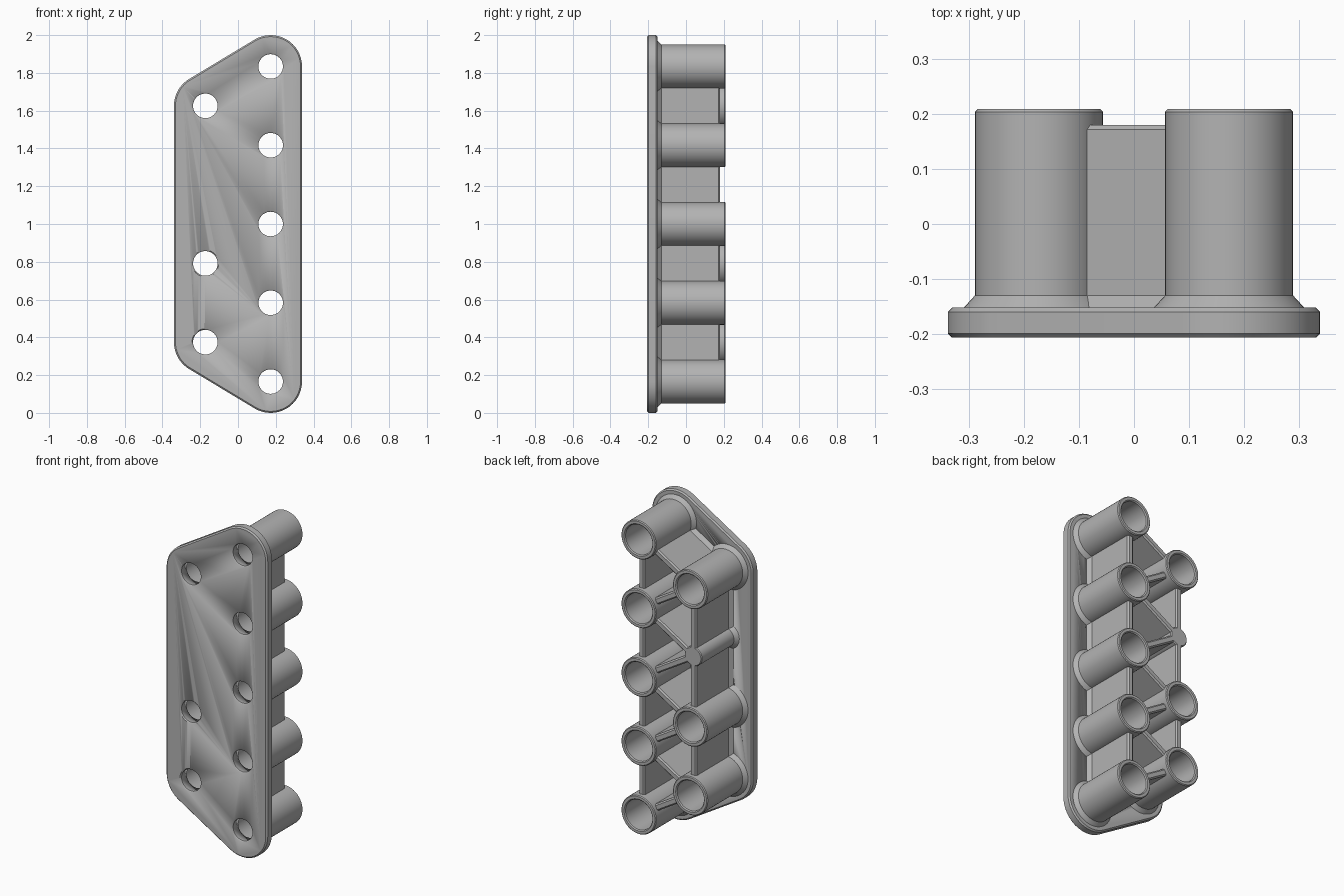
import bpy, bmesh
from math import radians, cos, sin, atan2, tau
from mathutils import Vector, Matrix

cube = bpy.data.objects.get("Cube")
if cube:
    bpy.data.objects.remove(cube)

grey = bpy.data.materials.new("grey plastic")
grey.use_nodes = True
COLOUR = (0.45, 0.45, 0.45, 1)
grey.diffuse_color = COLOUR
grey.node_tree.nodes["Principled BSDF"].inputs["Base Color"].default_value = COLOUR

COL_X, CORNER, STEP = 0.173, 0.166, 0.417
FRONT, BACK, RIB_TOP, TUBE_TOP = -0.207, -0.152, 0.18, 0.209
TUBE_R, POST_R, HALF_RIB, SEGMENTS = 0.1165, 0.058, 0.02, 48


def finish(name, bm):
    """Turn a bmesh into a named, shaded object."""
    bmesh.ops.remove_doubles(bm, verts=bm.verts, dist=1e-5)
    bmesh.ops.recalc_face_normals(bm, faces=bm.faces)
    mesh = bpy.data.meshes.new(name)
    bm.to_mesh(mesh)
    bm.free()
    mesh.materials.append(grey)
    obj = bpy.data.objects.new(name, mesh)
    bpy.context.collection.objects.link(obj)
    bpy.ops.object.select_all(action="DESELECT")
    obj.select_set(True)
    bpy.context.view_layer.objects.active = obj
    bpy.ops.object.shade_smooth_by_angle(angle=radians(30))
    return obj


def loft(bm, rings, close=False):
    """Join equal-length closed rings of points with quads."""
    loops = [[bm.verts.new(p) for p in ring] for ring in rings]
    n = len(loops[0])
    pairs = list(zip(loops, loops[1:]))
    if close:
        pairs.append((loops[-1], loops[0]))
    for a, b in pairs:
        for i in range(n):
            j = (i + 1) % n
            bm.faces.new((a[i], a[j], b[j], b[i]))
    return loops


def circle(x, y, z, r):
    return [(x + r * cos(tau * i / SEGMENTS), y, z + r * sin(tau * i / SEGMENTS))
            for i in range(SEGMENTS)]


def turned(bm, x, z, profile, close=False, caps=False):
    """Revolve (radius, y) points about a front-to-back axis."""
    loops = loft(bm, [circle(x, y, z, r) for r, y in profile], close)
    if caps:
        bm.faces.new(loops[0])
        bm.faces.new(loops[-1])


# Node positions: five on the left column, four staggered on the right
left = [(COL_X, CORNER + STEP * i) for i in range(5)]
right = [(-COL_X, CORNER + STEP * (i + 0.5)) for i in range(4)]
post = right[2]
tubes = [p for p in left + right if p != post]

# Base plate: rounded trapezium with chamfered rims
corners = [left[0], left[-1], right[-1], right[0]]


def outline(y, r):
    points = []
    for k, (x, z) in enumerate(corners):
        px, pz = corners[k - 1]
        nx, nz = corners[(k + 1) % 4]
        start = atan2(z - pz, x - px) - tau / 4
        sweep = (atan2(nz - z, nx - x) - tau / 4 - start) % tau
        for i in range(17):
            a = start + sweep * i / 16
            points.append((x + r * cos(a), y, z + r * sin(a)))
    return points


bm = bmesh.new()
loops = loft(bm, [outline(FRONT, CORNER - 0.008), outline(FRONT + 0.008, CORNER),
                  outline(BACK - 0.008, CORNER), outline(BACK, CORNER - 0.008)])
bm.faces.new(loops[0])
bm.faces.new(loops[-1])
plate = finish("base_plate", bm)

# Screw holes through the plate, with a chamfered front rim
bm = bmesh.new()
for x, z in tubes:
    turned(bm, x, z, [(0.075, FRONT - 0.004), (0.065, FRONT + 0.006), (0.065, BACK + 0.02)],
           caps=True)
cutter = finish("hole_cutter", bm)
cutter.hide_render = True
cut = plate.modifiers.new("screw_holes", "BOOLEAN")
cut.operation, cut.solver, cut.object = "DIFFERENCE", "EXACT", cutter
bpy.context.view_layer.objects.active = plate
bpy.ops.object.modifier_apply(modifier=cut.name)
bpy.data.objects.remove(cutter)

# Hollow tubes with a sloped collar and chamfered mouth
bore = 0.09
for n, (x, z) in enumerate(tubes):
    bm = bmesh.new()
    turned(bm, x, z, [(TUBE_R + 0.022, BACK - 0.002), (TUBE_R, BACK + 0.022),
                      (TUBE_R, TUBE_TOP - 0.005), (TUBE_R - 0.005, TUBE_TOP),
                      (bore + 0.006, TUBE_TOP), (bore, TUBE_TOP - 0.006),
                      (bore, BACK - 0.002)], close=True)
    finish(f"tube_{n + 1}", bm)

# Solid post where the ribs meet without a tube
bm = bmesh.new()
turned(bm, *post, [(POST_R + 0.022, BACK - 0.002), (POST_R, BACK + 0.022),
                   (POST_R, RIB_TOP - 0.005), (POST_R - 0.005, RIB_TOP)], caps=True)
finish("solid_post", bm)

# Ribs between neighbouring nodes
half = [(HALF_RIB + 0.022, BACK - 0.002), (HALF_RIB, BACK + 0.022),
        (HALF_RIB, RIB_TOP - 0.008), (HALF_RIB - 0.008, RIB_TOP)]
section = half + [(-w, y) for w, y in reversed(half)]
links = list(zip(left, left[1:])) + list(zip(right, right[1:]))
links += list(zip(left, right)) + list(zip(right, left[1:]))
for n, (a, b) in enumerate(links):
    a_pos, b_pos = (Vector((x, 0, z)) for x, z in (a, b))
    along = (b_pos - a_pos).normalized()
    side = Matrix.Rotation(tau / 4, 3, "Y") @ along
    ends = []
    for node, pos, sign in ((a, a_pos, 1), (b, b_pos, -1)):
        inset = POST_R - 0.008 if node == post else TUBE_R - 0.012
        centre = pos + along * sign * inset
        ends.append([centre + side * w + Vector((0, y, 0)) for w, y in section])
    bm = bmesh.new()
    loops = loft(bm, ends)
    bm.faces.new(loops[0])
    bm.faces.new(loops[1])
    finish(f"rib_{n + 1}", bm)
